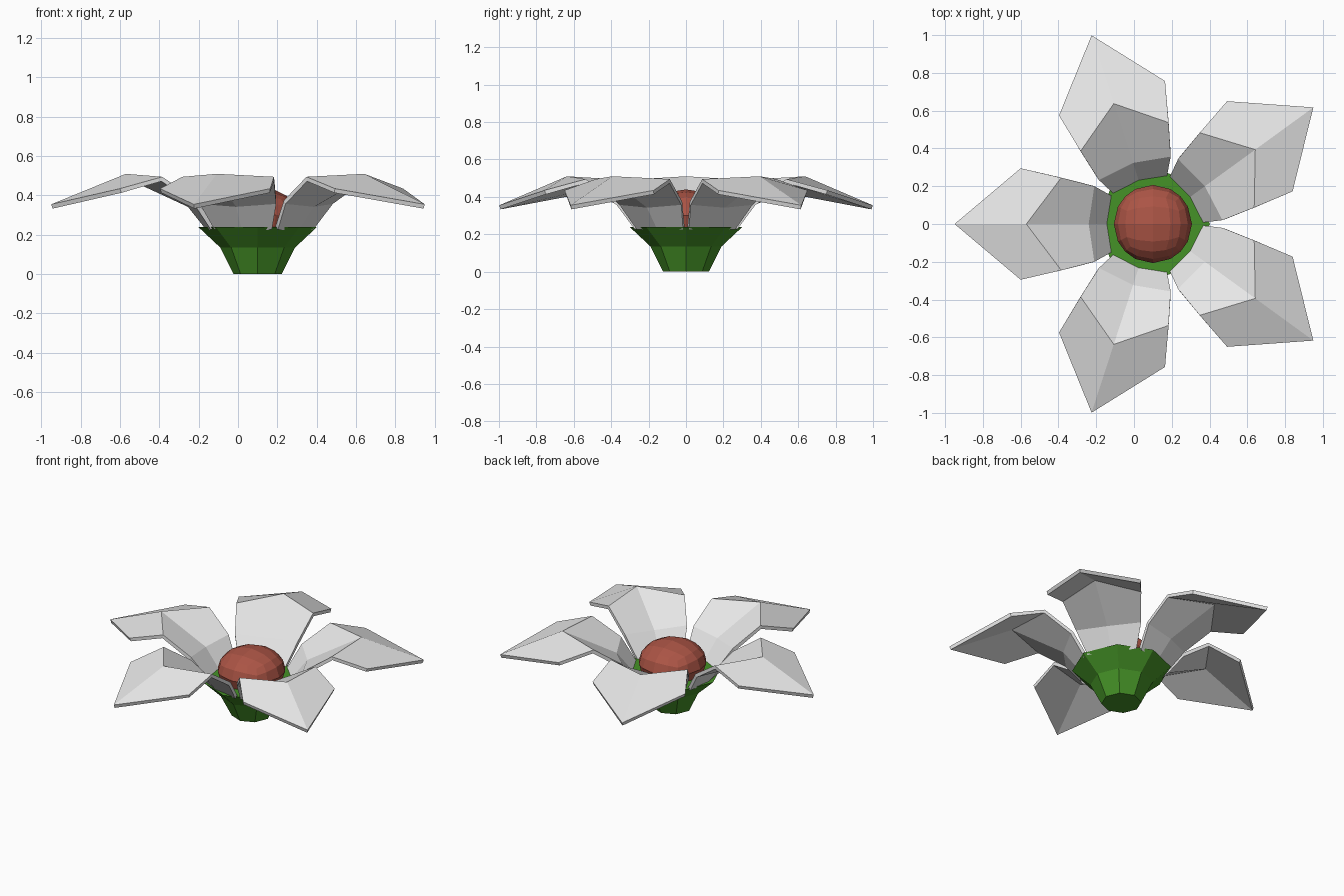
import bpy
import bmesh
from math import cos, sin, pi, radians
from mathutils import Vector

default = bpy.data.objects.get("Cube")
if default:
    bpy.data.objects.remove(default, do_unlink=True)

CENTRE = Vector((0.1, 0, 0))


def material(name, colour):
    mat = bpy.data.materials.new(name)
    mat.use_nodes = True
    mat.diffuse_color = (*colour, 1)
    mat.node_tree.nodes["Principled BSDF"].inputs["Base Color"].default_value = (*colour, 1)
    return mat


def add_object(name, bm, mat):
    bmesh.ops.recalc_face_normals(bm, faces=bm.faces)
    mesh = bpy.data.meshes.new(name)
    bm.to_mesh(mesh)
    bm.free()
    mesh.materials.append(mat)
    obj = bpy.data.objects.new(name, mesh)
    bpy.context.collection.objects.link(obj)
    obj.location = CENTRE
    return obj


white = material("petal white", (0.8, 0.8, 0.8))
green = material("leaf green", (0.06, 0.29, 0.02))
red = material("brick red", (0.41, 0.09, 0.06))

# Green cup under the petals: stacked octagon rings
SIDES = 8
bm = bmesh.new()
rings = []
for radius, z in [(0.122, 0), (0.19, 0.135), (0.302, 0.24)]:
    rings.append([bm.verts.new((radius * cos(2 * pi * i / SIDES),
                                radius * sin(2 * pi * i / SIDES), z))
                  for i in range(SIDES)])
for low, high in zip(rings, rings[1:]):
    for i in range(SIDES):
        j = (i + 1) % SIDES
        bm.faces.new((low[i], low[j], high[j], high[i]))
bm.faces.new(rings[0][::-1])
bm.faces.new(rings[-1])
add_object("cup", bm, green)

# Flower centre: a cube rounded into a flattened ball
bm = bmesh.new()
bmesh.ops.create_cube(bm, size=2)
bmesh.ops.subdivide_edges(bm, edges=bm.edges, cuts=3, use_grid_fill=True)
for v in bm.verts:
    d = v.co.normalized()
    v.co = Vector((d.x * 0.207, d.y * 0.207, 0.3 + d.z * 0.14))
add_object("flower_centre", bm, red)

# Petals: each row is (middle radius, middle z, edge radius, half width, edge z)
ROWS = [
    (0.24, 0.235, 0.22, 0.15, 0.24),
    (0.34, 0.36, 0.31, 0.20, 0.375),
    (0.67, 0.51, 0.485, 0.245, 0.495),
    (1.05, 0.355, 0.70, 0.295, 0.435),
]
for n in range(5):
    bm = bmesh.new()
    grid = []
    for mid_r, mid_z, edge_r, half, edge_z in ROWS:
        grid.append([bm.verts.new((edge_r, -half, edge_z)),
                     bm.verts.new((mid_r, 0, mid_z)),
                     bm.verts.new((edge_r, half, edge_z))])
    for inner, outer in zip(grid, grid[1:]):
        for k in range(2):
            bm.faces.new((inner[k], outer[k], outer[k + 1], inner[k + 1]))
    petal = add_object(f"petal_{n + 1}", bm, white)
    # make sure the upper side is the outer side before thickening
    if sum(p.normal.z for p in petal.data.polygons) < 0:
        petal.data.flip_normals()
    petal.rotation_euler.z = radians(36 + 72 * n)
    thick = petal.modifiers.new("thickness", "SOLIDIFY")
    thick.thickness = 0.023
    thick.offset = -1
